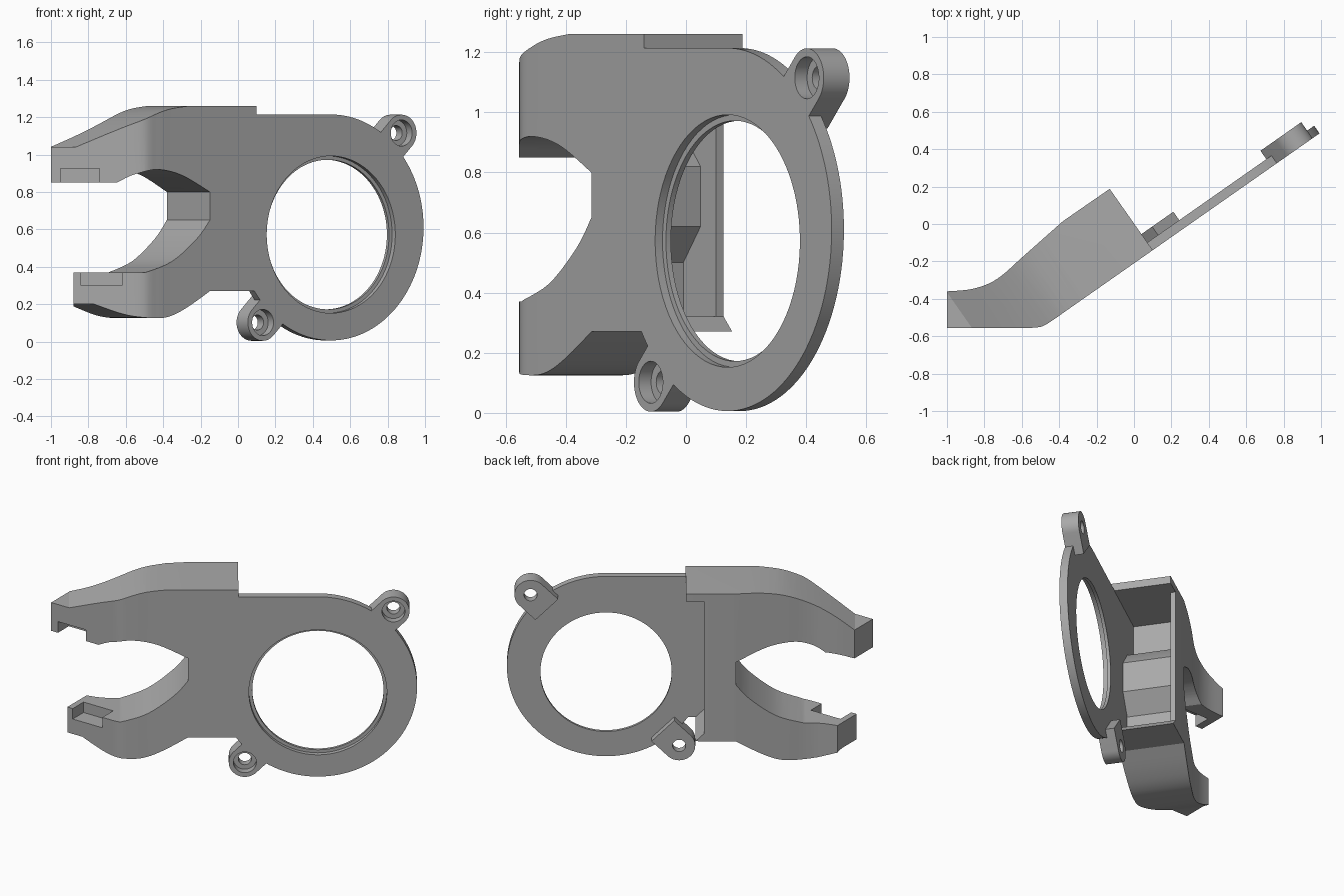
import bpy, bmesh, math
from mathutils import Matrix, Vector

if "Cube" in bpy.data.objects:
    bpy.data.objects.remove(bpy.data.objects["Cube"])

grey = bpy.data.materials.new("plain grey")
grey.use_nodes = True
grey.diffuse_color = (0.4, 0.4, 0.4, 1)
grey.node_tree.nodes["Principled BSDF"].inputs["Base Color"].default_value = (0.4, 0.4, 0.4, 1)

# Slanted frame: u along the plate, v from its front face to the back, z up
A = math.radians(35)
SLANT = Matrix(((math.cos(A), -math.sin(A), 0, 0.1),
                (math.sin(A), math.cos(A), 0, -0.14),
                (0, 0, 1, 0), (0, 0, 0, 1)))


def prism(name, pts, offset, matrix):
    """Sweep a closed polygon along an offset."""
    bm = bmesh.new()
    face = bm.faces.new([bm.verts.new(p) for p in pts])
    out = bmesh.ops.extrude_face_region(bm, geom=[face])
    bmesh.ops.translate(bm, vec=offset, verts=[g for g in out["geom"] if isinstance(g, bmesh.types.BMVert)])
    bmesh.ops.transform(bm, matrix=matrix, verts=bm.verts)
    bmesh.ops.recalc_face_normals(bm, faces=bm.faces)
    mesh = bpy.data.meshes.new(name)
    bm.to_mesh(mesh)
    bm.free()
    mesh.materials.append(grey)
    ob = bpy.data.objects.new(name, mesh)
    bpy.context.collection.objects.link(ob)
    return ob


def side_prism(name, pts, v0, v1):
    return prism(name, [(u, v0, z) for u, z in pts], (0, v1 - v0, 0), SLANT)


def plan_prism(name, pts, z0, z1):
    return prism(name, [(x, y, z0) for x, y in pts], (0, 0, z1 - z0), Matrix())


def box(name, x0, x1, y0, y1, z0, z1):
    return plan_prism(name, [(x0, y0), (x1, y0), (x1, y1), (x0, y1)], z0, z1)


def boolean(target, tool, operation):
    mod = target.modifiers.new("bool", "BOOLEAN")
    mod.operation, mod.object, mod.solver = operation, tool, "EXACT"
    bpy.context.view_layer.objects.active = target
    bpy.ops.object.modifier_apply(modifier=mod.name)
    bpy.data.objects.remove(tool)


def circle(cu, cz, r, n=72, start=0.0, sweep=2 * math.pi):
    steps = n if sweep > 6 else n + 1
    return [(cu + r * math.cos(start + sweep * i / n), cz + r * math.sin(start + sweep * i / n))
            for i in range(steps)]


def smooth(pts, n=5):
    """Catmull-Rom curve through a few points."""
    p = [Vector(q) for q in [pts[0]] + pts + [pts[-1]]]
    out = []
    for a, b, c, d in zip(p, p[1:], p[2:], p[3:]):
        for i in range(n):
            t = i / n
            out.append(tuple(b + (c - a) * t / 2 + (2 * a - 5 * b + 4 * c - d) * t * t / 2
                             + (3 * b - a - 3 * c + d) * t ** 3 / 2))
    return out + [pts[-1]]


# Clamp body: side profile crossed with plan outline
top = smooth([(-0.44, 1.26), (-0.6, 1.235), (-0.79, 1.16), (-1.03, 1.04)])
upper_mouth = smooth([(-0.85, 0.85), (-0.77, 0.895), (-0.65, 0.92), (-0.49, 0.89), (-0.305, 0.8)])
lower_mouth = smooth([(-0.305, 0.65), (-0.39, 0.55), (-0.55, 0.43), (-0.72, 0.37)])
belly = smooth([(-0.95, 0.2), (-0.8, 0.14), (-0.65, 0.125), (-0.55, 0.14), (-0.44, 0.19), (-0.305, 0.27)])
profile = ([(0.1, 1.26)] + top + [(-1.3, 1.04), (-1.3, 0.85)] + upper_mouth + lower_mouth
           + [(-1.3, 0.37), (-1.3, 0.2)] + belly + [(0.1, 0.27)])
body = side_prism("clamp_body", profile, -0.2, 0.7)
front = smooth([(-0.6, -0.555), (-0.5, -0.55), (-0.43, -0.511), (-0.36, -0.462)])
back = smooth([(-0.38, 0.015), (-0.6, -0.18), (-0.7, -0.27), (-0.78, -0.32), (-0.88, -0.35), (-1, -0.36)])
plan = [(-1, -0.555)] + front + [(0.1, -0.14), (-0.13, 0.188)] + back
boolean(body, plan_prism("plan_tool", plan, -0.2, 1.6), "INTERSECT")

# Shorter lower jaw, then a notch in each jaw
boolean(body, box("jaw_tool", -1.2, -0.88, -0.8, 0, 0, 0.6), "DIFFERENCE")
boolean(body, box("notch_tool", -0.95, -0.74, -0.7, -0.44, 0.8, 0.925), "DIFFERENCE")
boolean(body, box("notch_tool", -0.84, -0.62, -0.7, -0.44, 0.3, 0.42), "DIFFERENCE")

# Hollow behind the plate, with the back wall set in
hollow = [(0.1, 1.21), (-0.45, 1.21), (-0.45, 1.0), (-0.3, 0.93), (-0.2, 0.82),
          (-0.2, 0.62), (-0.3, 0.5), (-0.3, 0.32), (0.1, 0.32)]
boolean(body, side_prism("hollow_tool", hollow, 0.05, 0.37), "DIFFERENCE")
opening = [(0.1, 1.21), (-0.11, 1.21), (-0.11, 0.32), (-0.05, 0.26), (0.1, 0.26)]
boolean(body, side_prism("opening_tool", opening, 0.05, 0.6), "DIFFERENCE")

# Ring plate with flat top joined to the body
CU, CZ, R = 0.485, 0.61, 0.604
T = 0.05
rim_start = math.atan2(0.27 - CZ, -CU) - 0.02
outline = circle(CU, CZ, R, 80, math.pi / 2, -(math.pi * 2.5 - (rim_start + 2 * math.pi)) - 0.0)
outline += [(0, 0.27), (0, CZ + R)]
plate = side_prism("ring_plate", outline, 0, T)

# Screw lugs reaching into the rim
lugs = [(0.945, 1.115, math.radians(225)), (0.04, 0.102, math.radians(45))]
for u, z, angle in lugs:
    r, reach = 0.098, 0.14
    pts = circle(u, z, r, 24, angle + math.pi / 2, math.pi)
    du, dz = reach * math.cos(angle), reach * math.sin(angle)
    pts += [(pts[-1][0] + du, pts[-1][1] + dz), (pts[0][0] + du, pts[0][1] + dz)]
    boolean(plate, side_prism("lug_tool", pts, 0, 0.105), "UNION")
for u, z, angle in lugs:
    boolean(plate, side_prism("bore_tool", circle(u, z, 0.07, 32), -0.1, 0.05), "DIFFERENCE")
    boolean(plate, side_prism("screw_tool", circle(u, z, 0.04, 32), -0.1, 0.3), "DIFFERENCE")

# Large stepped opening
boolean(plate, side_prism("seat_tool", circle(CU, 0.572, 0.42, 80), -0.1, 0.03), "DIFFERENCE")
boolean(plate, side_prism("hole_tool", circle(CU, 0.572, 0.4, 80), -0.1, 0.3), "DIFFERENCE")

# Smooth curved walls, keep edges crisp
for ob in (body, plate):
    bpy.ops.object.select_all(action="DESELECT")
    ob.select_set(True)
    bpy.context.view_layer.objects.active = ob
    bpy.ops.object.shade_smooth_by_angle(angle=math.radians(25))
